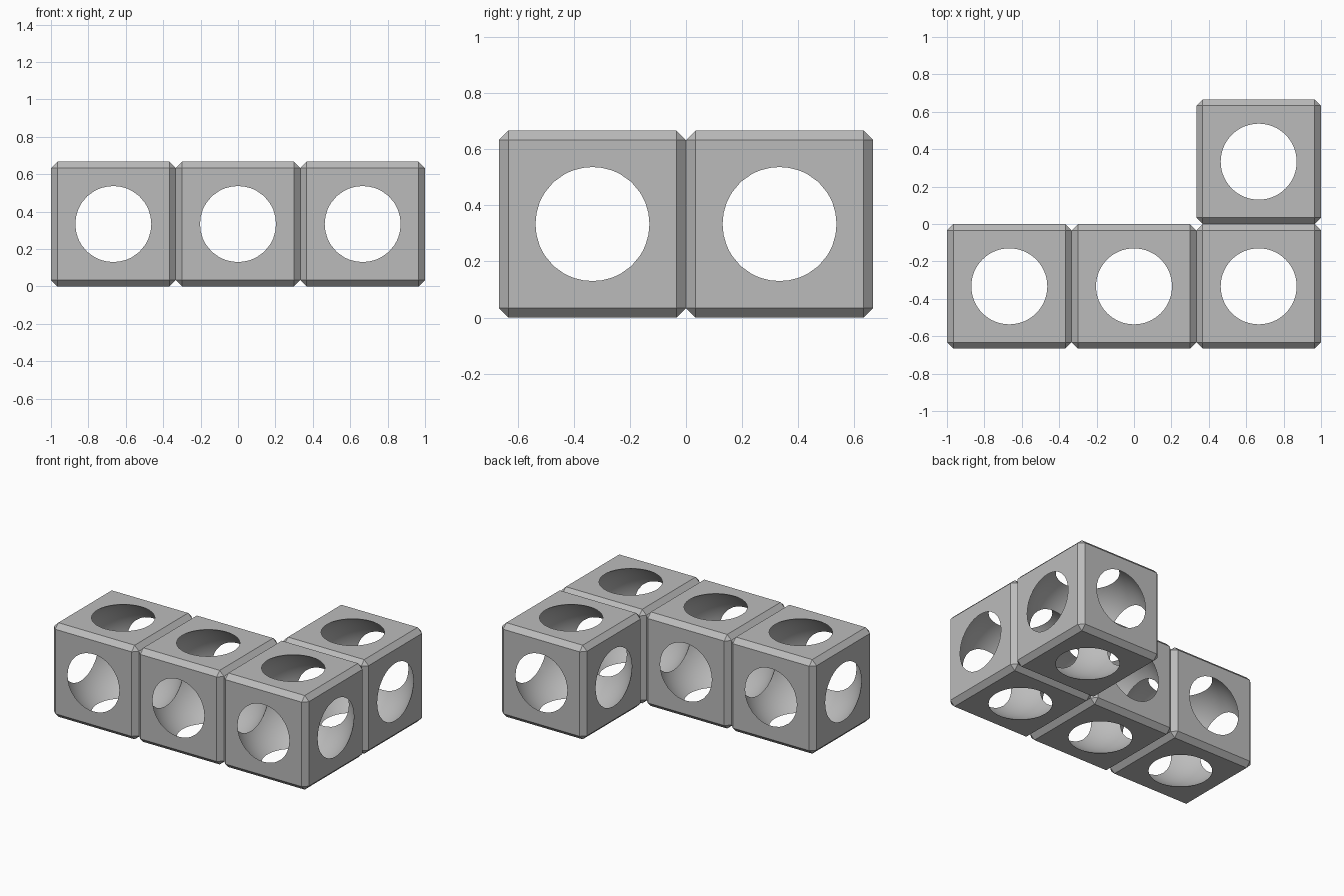
import bpy
import math

default = bpy.data.objects.get("Cube")
if default:
    bpy.data.objects.remove(default, do_unlink=True)

SIZE = 2 / 3
HALF = SIZE / 2
HOLE = 0.204
CHAMFER = 0.034

# One plain grey for everything
grey = bpy.data.materials.new("plain grey")
grey.use_nodes = True
colour = (0.5, 0.5, 0.5, 1)
grey.diffuse_color = colour
grey.node_tree.nodes["Principled BSDF"].inputs["Base Color"].default_value = colour


def hollow_cube(name, x, y):
    """Chamfered cube hollowed by a sphere that breaks through all six faces."""
    centre = (x, y, HALF)
    bpy.ops.mesh.primitive_uv_sphere_add(
        segments=64, ring_count=32, radius=math.hypot(HALF, HOLE), location=centre)
    cutter = bpy.context.object
    cutter.name = name + "_cutter"
    cutter.data.materials.append(grey)

    bpy.ops.mesh.primitive_cube_add(size=SIZE, location=centre)
    cube = bpy.context.object
    cube.name = name
    cube.data.materials.append(grey)
    bevel = cube.modifiers.new("chamfer", 'BEVEL')
    bevel.width = CHAMFER
    bevel.segments = 1
    hollow = cube.modifiers.new("hollow", 'BOOLEAN')
    hollow.operation = 'DIFFERENCE'
    hollow.solver = 'EXACT'
    hollow.object = cutter
    for mod in ("chamfer", "hollow"):
        bpy.ops.object.modifier_apply(modifier=mod)
    bpy.data.objects.remove(cutter, do_unlink=True)
    bpy.ops.object.shade_smooth_by_angle(angle=math.radians(25))


# Row of three along the front, one more behind the left end
hollow_cube("right_cube", -SIZE, -HALF)
hollow_cube("middle_cube", 0, -HALF)
hollow_cube("corner_cube", SIZE, -HALF)
hollow_cube("rear_cube", SIZE, HALF)
